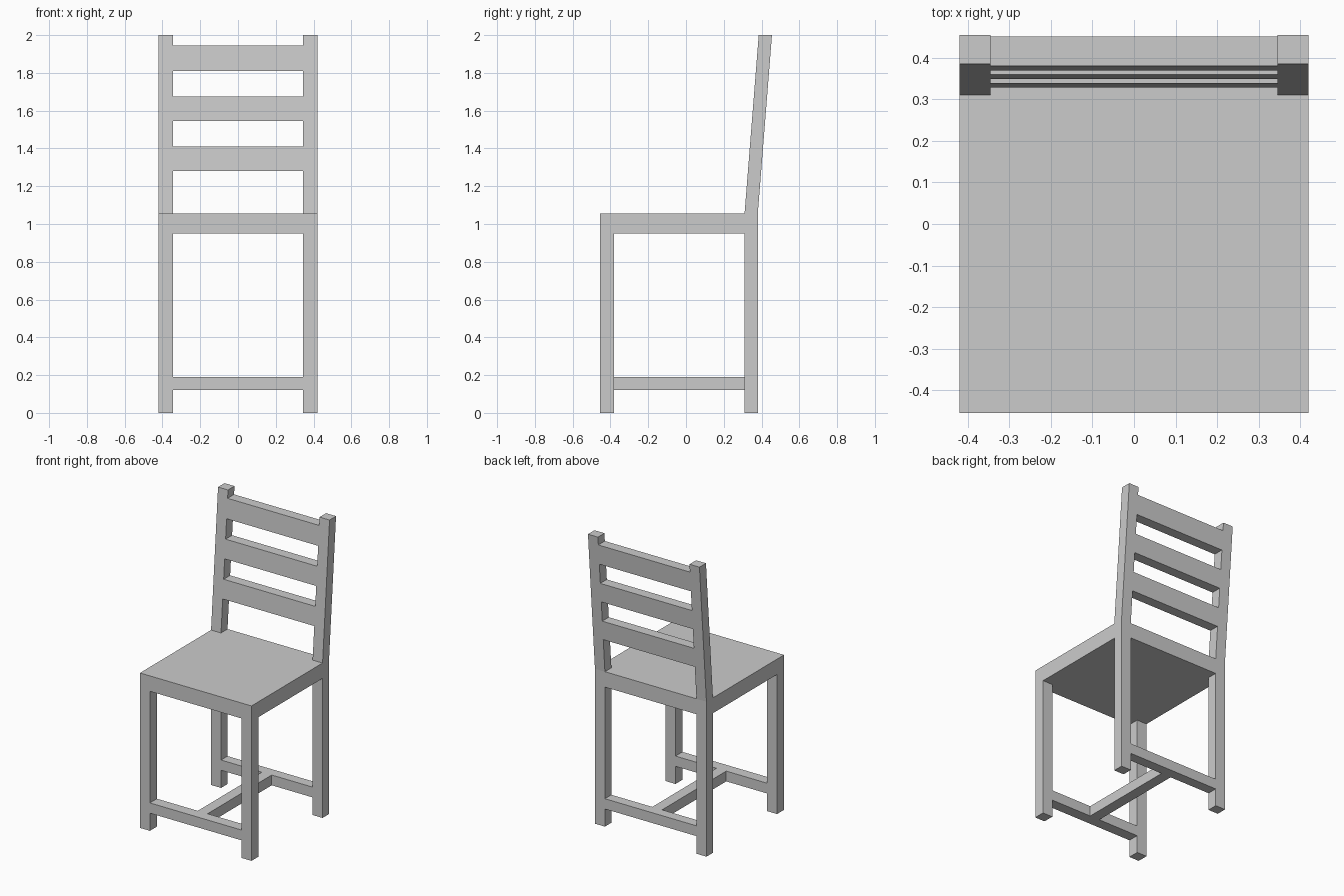
import bpy

if "Cube" in bpy.data.objects:
    bpy.data.objects.remove(bpy.data.objects["Cube"])

OUT_X, IN_X = 0.42, 0.345          # outer and inner faces of legs and posts
FRONT, FRONT_IN = -0.455, -0.38    # front leg depth
BACK_IN, BACK = 0.31, 0.38         # back leg depth
SEAT_LOW, SEAT_TOP, TOP = 0.95, 1.055, 2.0


def block(name, x, y, z, lean=False):
    """Box from (min, max) ranges; lean shears it backwards above the seat."""
    def shift(h):
        return 0.075 * (h - SEAT_TOP) / (TOP - SEAT_TOP) if lean else 0.0
    verts = [(px, py + shift(pz), pz) for pz in z
             for px, py in ((x[0], y[0]), (x[1], y[0]), (x[1], y[1]), (x[0], y[1]))]
    faces = [(3, 2, 1, 0), (4, 5, 6, 7)]
    faces += [(i, (i + 1) % 4, (i + 1) % 4 + 4, i + 4) for i in range(4)]
    mesh = bpy.data.meshes.new(name)
    mesh.from_pydata(verts, [], faces)
    obj = bpy.data.objects.new(name, mesh)
    bpy.context.collection.objects.link(obj)
    return obj


# Seat slab
block("seat", (-OUT_X, OUT_X), (FRONT, BACK), (SEAT_LOW, SEAT_TOP))

# Legs and leaning back posts, left and right
for side, x in (("left", (-OUT_X, -IN_X)), ("right", (IN_X, OUT_X))):
    block(f"front_leg_{side}", x, (FRONT, FRONT_IN), (0, SEAT_LOW))
    block(f"back_leg_{side}", x, (BACK_IN, BACK), (0, SEAT_LOW))
    block(f"back_post_{side}", x, (BACK_IN, BACK), (SEAT_TOP, TOP), lean=True)

# Backrest slats
for i, z in enumerate(((1.28, 1.41), (1.545, 1.675), (1.81, 1.945))):
    block(f"back_slat_{i + 1}", (-IN_X, IN_X), (BACK_IN, BACK), z, lean=True)

# H-shaped stretcher between the legs
rail_z = (0.12, 0.19)
block("front_stretcher", (-IN_X, IN_X), (FRONT, FRONT_IN), rail_z)
block("back_stretcher", (-IN_X, IN_X), (BACK_IN, BACK), rail_z)
block("middle_stretcher", (-0.037, 0.037), (FRONT_IN, BACK_IN), rail_z)
